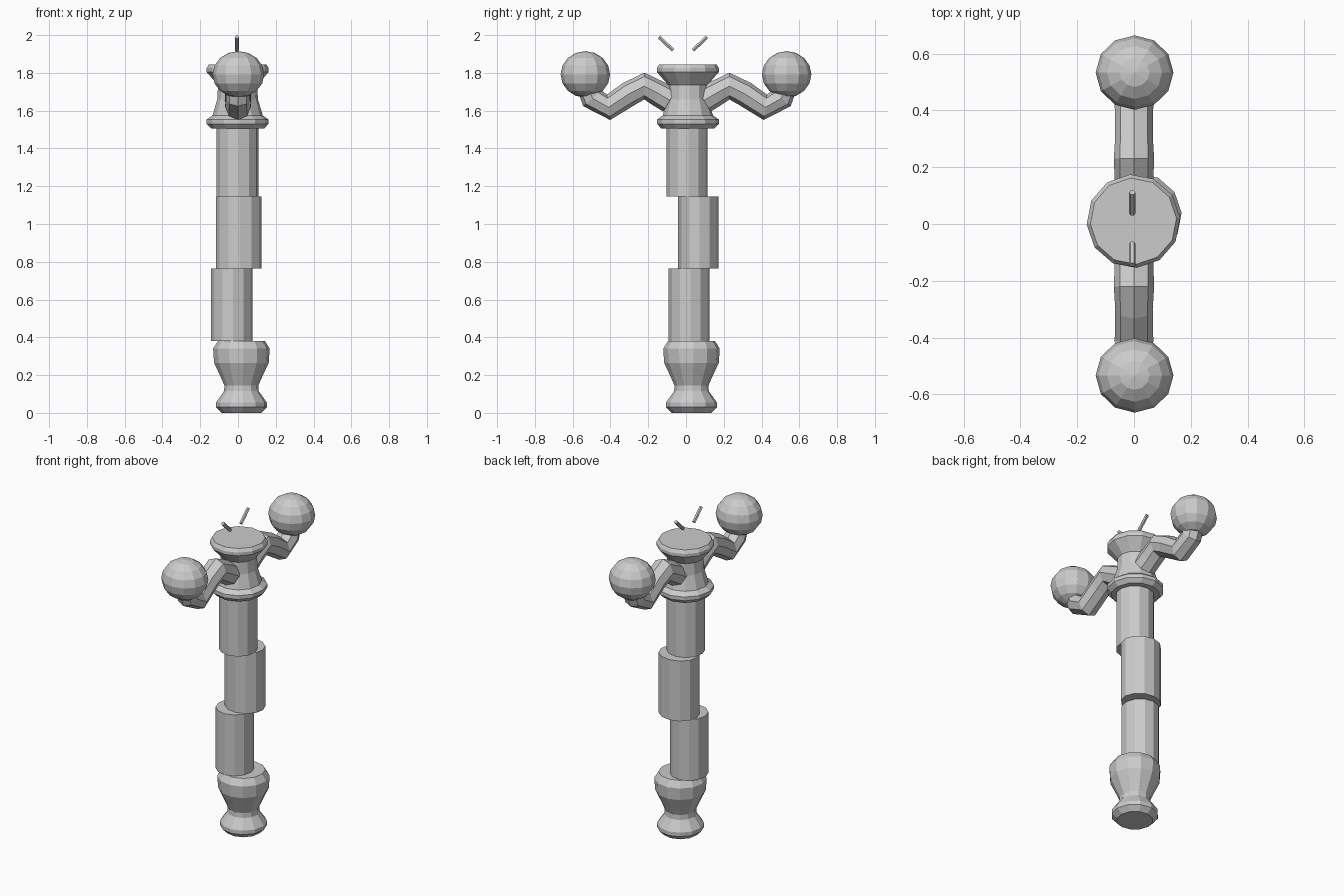
import bpy, bmesh, math
from mathutils import Vector, Matrix

if "Cube" in bpy.data.objects:
    bpy.data.objects.remove(bpy.data.objects["Cube"])


def finish(name, bm):
    bmesh.ops.recalc_face_normals(bm, faces=bm.faces)
    me = bpy.data.meshes.new(name)
    bm.to_mesh(me)
    bm.free()
    ob = bpy.data.objects.new(name, me)
    bpy.context.collection.objects.link(ob)
    return ob


def loft(name, rings):
    """Skin a list of vertex rings and cap both ends."""
    bm = bmesh.new()
    rows = [[bm.verts.new(p) for p in ring] for ring in rings]
    n = len(rows[0])
    for a, b in zip(rows, rows[1:]):
        for i in range(n):
            j = (i + 1) % n
            bm.faces.new((a[i], a[j], b[j], b[i]))
    bm.faces.new(rows[0])
    bm.faces.new(rows[-1])
    return finish(name, bm)


def turned(name, cx, cy, profile, sides=12, twist=4, sx=1.0):
    """Flat-faced turned part from (radius, height) pairs."""
    angles = [math.radians(twist) + math.tau * i / sides for i in range(sides)]
    return loft(name, [[(cx + r * sx * math.cos(a), cy + r * math.sin(a), z)
                        for a in angles] for r, z in profile])


def tube(name, path, radii, sides=8):
    """Tube along a path of (y, z) points in the side plane."""
    pts = [Vector((0, y, z)) for y, z in path]
    rings = []
    for i, (p, r) in enumerate(zip(pts, radii)):
        t = (pts[min(i + 1, len(pts) - 1)] - pts[max(i - 1, 0)]).normalized()
        u = Vector((1, 0, 0))
        v = t.cross(u)
        rings.append([p + r * (u * math.cos(a) + v * math.sin(a))
                      for a in (math.tau * k / sides for k in range(sides))])
    return loft(name, rings)


# Turned foot and bowl
turned("base", 0.018, 0.029, [
    (0.105, 0.0), (0.135, 0.03), (0.135, 0.055), (0.092, 0.115), (0.09, 0.145),
    (0.11, 0.19), (0.145, 0.265), (0.15, 0.34), (0.125, 0.38)])

# Three offset shaft drums
for i, (x, y, r, z0, z1, sx) in enumerate([
        (-0.033, 0.016, 0.11, 0.38, 0.765, 1.0),
        (0.003, 0.065, 0.108, 0.765, 1.145, 1.12),
        (-0.003, 0.006, 0.109, 1.145, 1.51, 1.02)]):
    turned("shaft_%d" % (i + 1), x, y, [(r, z0), (r, z1)], sx=sx)

# Flared head
turned("head", -0.002, 0.01, [
    (0.14, 1.505), (0.164, 1.53), (0.164, 1.553), (0.133, 1.575), (0.108, 1.66),
    (0.104, 1.735), (0.165, 1.805), (0.165, 1.825), (0.152, 1.845)])

for side, s in (("left", -1), ("right", 1)):
    # Curved arm
    path = [(0.09, 1.655), (0.15, 1.69), (0.225, 1.73), (0.305, 1.69),
            (0.415, 1.618), (0.5, 1.665), (0.535, 1.76)]
    tube("arm_" + side, [(0.005 + s * y, z) for y, z in path],
         [0.07, 0.068, 0.071, 0.066, 0.068, 0.064, 0.06])

    # Ball at the arm end
    bm = bmesh.new()
    bmesh.ops.create_uvsphere(bm, u_segments=12, v_segments=8, radius=1)
    bmesh.ops.transform(bm, verts=bm.verts, matrix=Matrix.Translation(
        (0.002, s * 0.533, 1.792)) @ Matrix.Diagonal((0.137, 0.131, 0.123, 1)))
    finish("ball_" + side, bm)

    # Small floating rod above the head
    c = -0.016
    rod = tube("rod_" + side, [(c + s * 0.053, 1.92), (c + s * 0.127, 1.99)],
               [0.011, 0.011], 6)
    rod.location.x = -0.006
